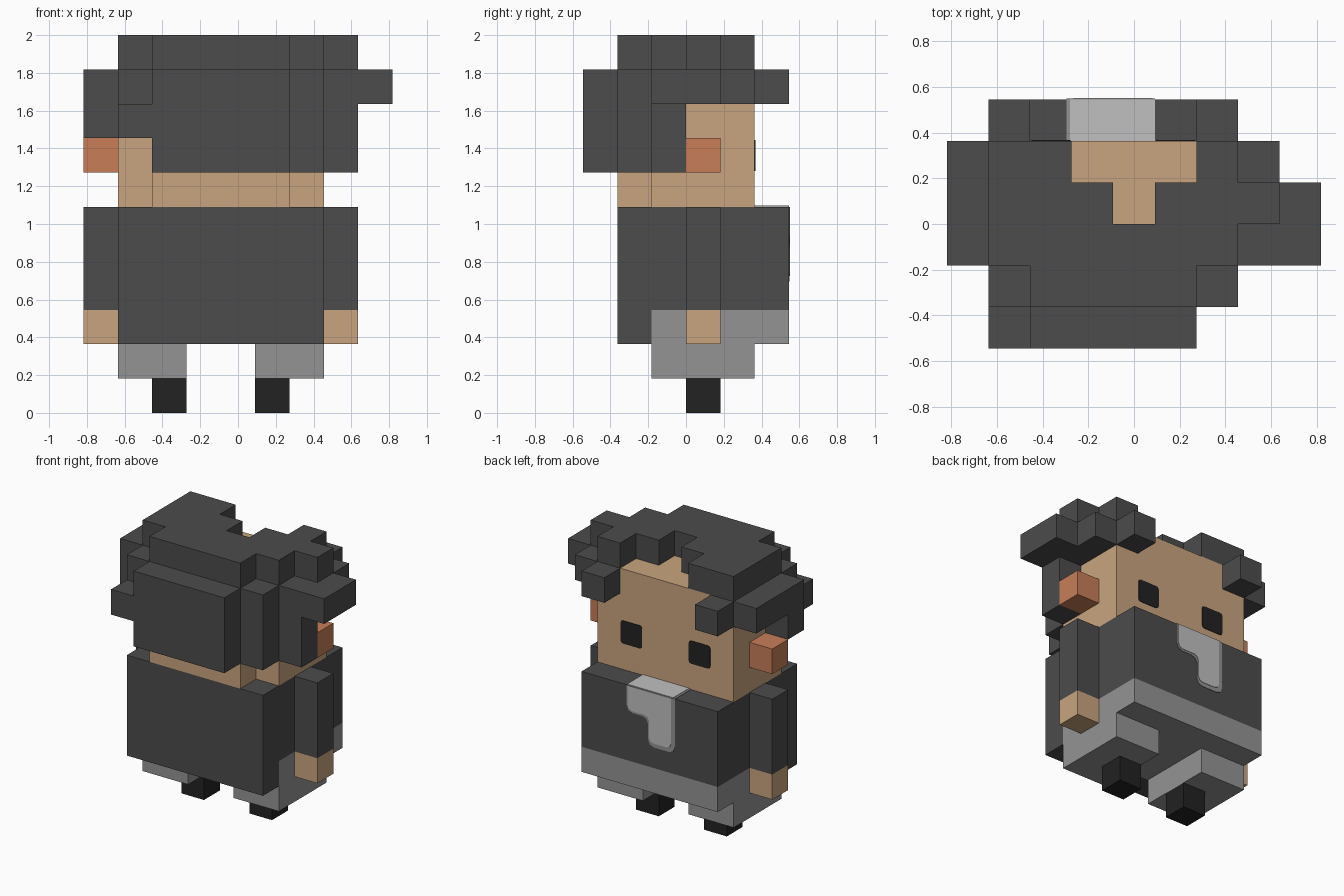
import bpy, bmesh, math
from mathutils import Vector
from itertools import product

if "Cube" in bpy.data.objects:
    bpy.data.objects.remove(bpy.data.objects["Cube"])

U = 2 / 11  # edge of one block


def material(name, *rgb):
    linear = [((c / 255 + 0.055) / 1.055) ** 2.4 for c in rgb] + [1]
    mat = bpy.data.materials.new(name)
    mat.use_nodes = True
    mat.diffuse_color = linear
    shader = next(n for n in mat.node_tree.nodes if n.type == "BSDF_PRINCIPLED")
    shader.inputs["Base Color"].default_value = linear
    return mat


charcoal = material("charcoal", 76, 76, 76)
skin = material("skin", 201, 165, 126)
ear_red = material("ear red", 200, 126, 89)
grey = material("mid grey", 148, 148, 148)
light_grey = material("light grey", 192, 192, 192)
black = material("near black", 34, 34, 34)


def place(x, y, z):
    """Block grid to model space; the body's middle lies half a block off centre."""
    return Vector((x - 0.5, y, z)) * U


def finish(name, bm, mat):
    bmesh.ops.recalc_face_normals(bm, faces=bm.faces)
    mesh = bpy.data.meshes.new(name)
    bm.to_mesh(mesh)
    bm.free()
    mesh.materials.append(mat)
    obj = bpy.data.objects.new(name, mesh)
    bpy.context.collection.objects.link(obj)
    return obj


def blocks(name, mat, *boxes):
    """Join boxes (x0, x1, y0, y1, z0, z1) on the block grid into one outer skin."""
    cells = set()
    for x0, x1, y0, y1, z0, z1 in boxes:
        cells |= set(product(range(x0, x1), range(y0, y1), range(z0, z1)))
    bm = bmesh.new()
    for cell in cells:
        for axis, side in product(range(3), (0, 1)):
            beside = list(cell)
            beside[axis] += 2 * side - 1
            if tuple(beside) in cells:
                continue
            corners = []
            for a, b in ((0, 0), (1, 0), (1, 1), (0, 1)):
                p = list(cell)
                p[axis] += side
                p[(axis + 1) % 3] += a
                p[(axis + 2) % 3] += b
                corners.append(bm.verts.new(place(*p)))
            bm.faces.new(corners if side else corners[::-1])
    bmesh.ops.remove_doubles(bm, verts=bm.verts, dist=0.001)
    bmesh.ops.dissolve_limit(bm, angle_limit=math.radians(1),
                             verts=bm.verts, edges=bm.edges)
    return finish(name, bm, mat)


def plate(name, mat, y, outline, thick, radius, round_below):
    """Thin painted plate on a wall facing +y, with rounded corners."""
    bm = bmesh.new()
    face = bm.faces.new([bm.verts.new(place(x, y, z)) for x, z in outline])
    corners = [v for v in bm.verts if v.co.z < round_below * U]
    bmesh.ops.bevel(bm, geom=corners, offset=radius * U, segments=2,
                    profile=0.5, affect="VERTICES")
    out = bmesh.ops.extrude_face_region(bm, geom=bm.faces[:])
    moved = [g for g in out["geom"] if isinstance(g, bmesh.types.BMVert)]
    bmesh.ops.translate(bm, verts=moved, vec=(0, thick, 0))
    return finish(name, bm, mat)


def top_plate(name, mat, x0, x1, y0, y1, z, thick):
    """Thin painted plate lying on an upward face."""
    bm = bmesh.new()
    bmesh.ops.create_cube(bm, size=1)
    low, high = place(x0, y0, z), place(x1, y1, z)
    for v in bm.verts:
        v.co = Vector((high.x if v.co.x > 0 else low.x,
                       high.y if v.co.y > 0 else low.y,
                       low.z + (thick if v.co.z > 0 else 0)))
    return finish(name, bm, mat)


# Head, with the nape behind it
blocks("head", skin, (-3, 3, -1, 2, 6, 10), (-2, 2, -2, -1, 6, 7))

# Jacket with a tail, and trousers with two legs
blocks("jacket", charcoal, (-3, 3, -2, 3, 3, 6), (-3, 3, -2, -1, 2, 3))
blocks("trousers", grey, (-3, 3, -1, 3, 2, 3),
       (-3, -1, -1, 2, 1, 2), (1, 3, -1, 2, 1, 2))

# Paired limbs, ears and eyes
for side, outer, foot in (("left", 3, 1), ("right", -4, -2)):
    blocks(side + "_sleeve", charcoal, (outer, outer + 1, 0, 1, 3, 6))
    blocks(side + "_hand", skin, (outer, outer + 1, 0, 1, 2, 3))
    blocks(side + "_ear", ear_red, (outer, outer + 1, 0, 1, 7, 8))
    blocks(side + "_shoe", black, (foot, foot + 1, 0, 1, 0, 1))
    a, b = foot + 0.03, foot + 0.97
    plate(side + "_eye", black, 2,
          [(a, 7.04), (b, 7.04), (b, 7.95), (a, 7.95)], 0.004, 0.1, 9)

# Hair
blocks("hair", charcoal,
       # back of the head
       (-2, 2, -3, -1, 7, 10), (2, 3, -2, -1, 7, 10),
       # crown, open above the forehead
       (-2, 2, -2, -1, 10, 11), (-3, 3, -1, 0, 10, 11),
       (-3, 0, 0, 1, 10, 11), (1, 4, 0, 1, 10, 11),
       (-3, -1, 1, 2, 10, 11), (2, 3, 1, 2, 10, 11),
       # locks on the right side
       (-3, -2, -3, -1, 8, 9), (-3, -2, -2, -1, 9, 10),
       (-4, -3, -1, 2, 9, 10), (-4, -3, -1, 0, 8, 9),
       # locks on the left side
       (3, 4, -1, 0, 7, 10), (3, 5, -1, 1, 9, 10), (3, 4, 1, 2, 9, 10),
       # fringe
       (-3, -2, 2, 3, 9, 10), (2, 3, 2, 3, 9, 10))


# Scarf painted on the chest: a grey border under a lighter cloth
def scarf_outline(inset):
    right, low = -1.12 + inset, 3.83 + inset
    return [(1 - inset / 3, 6), (1 - inset / 3, 4.95 + inset / 2),
            (0.06 - inset / 3, 4.95 + inset / 2), (0.06 - inset / 3, low),
            (right, low), (right, 6)]


plate("scarf_border", grey, 3, scarf_outline(0), 0.003, 0.25, 5.5)
plate("scarf", light_grey, 3, scarf_outline(0.16), 0.006, 0.2, 5.5)
top_plate("scarf_top_border", grey, -1.12, 1, 2, 3, 6, 0.003)
top_plate("scarf_top", light_grey, -1.04, 1, 2, 3, 6, 0.006)
